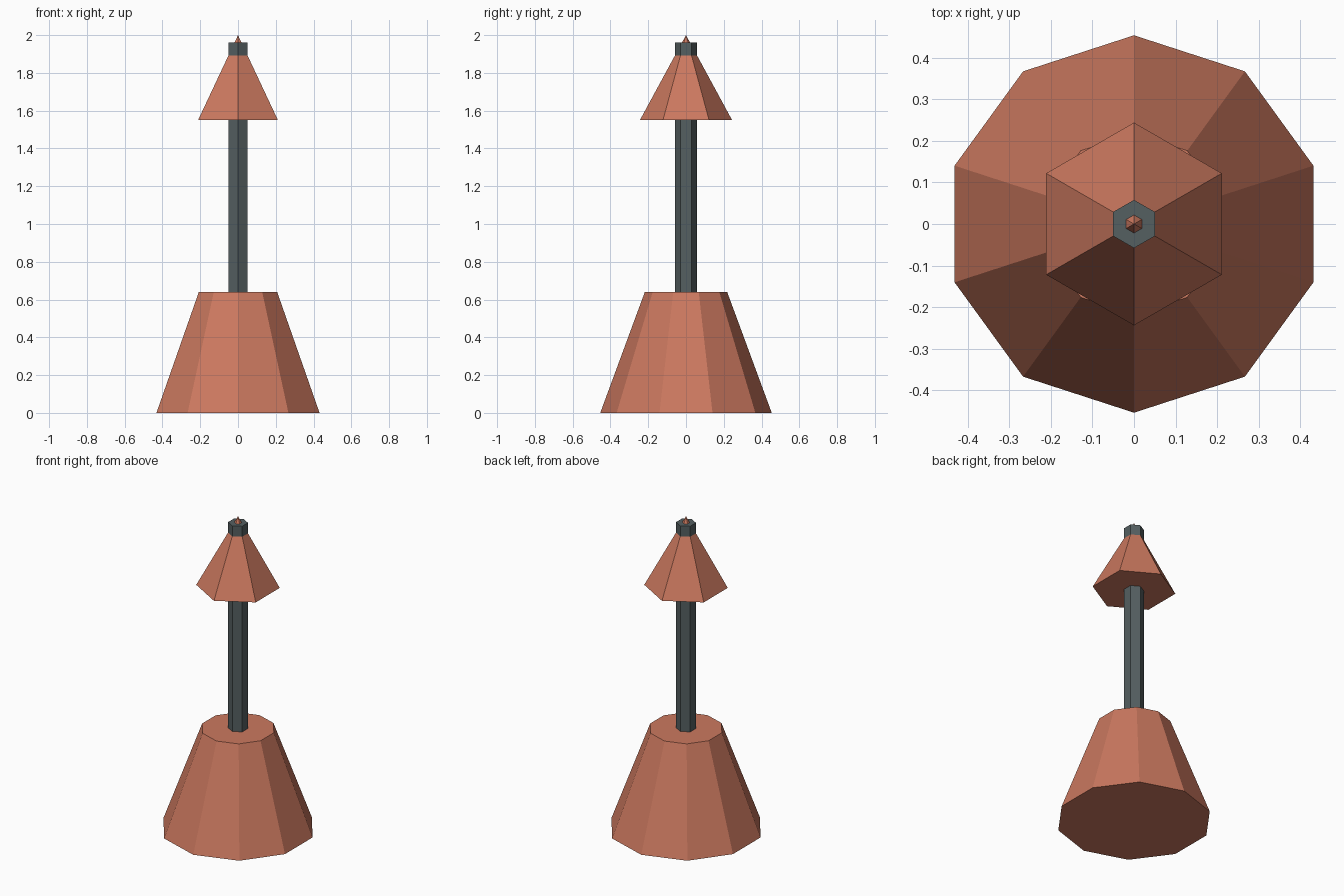
import bpy

if "Cube" in bpy.data.objects:
    bpy.data.objects.remove(bpy.data.objects["Cube"])


def material(name, color):
    mat = bpy.data.materials.new(name)
    mat.diffuse_color = (*color, 1.0)
    mat.use_nodes = True
    mat.node_tree.nodes["Principled BSDF"].inputs["Base Color"].default_value = mat.diffuse_color
    return mat


terracotta = material("terracotta", (0.60, 0.19, 0.115))
slate = material("slate", (0.09, 0.115, 0.12))


def tapered_prism(name, sides, r_bottom, r_top, z0, z1, mat):
    """Flat-sided frustum with one corner pointing along +y."""
    bpy.ops.mesh.primitive_cone_add(
        vertices=sides, radius1=r_bottom, radius2=r_top,
        depth=z1 - z0, location=(0, 0, (z0 + z1) / 2))
    obj = bpy.context.object
    obj.name = name
    obj.data.materials.append(mat)
    return obj


# Ten-sided tapered foot
tapered_prism("base", 10, 0.454, 0.218, 0.0, 0.64, terracotta)

# Six-sided pole, running up through the cap
tapered_prism("pole", 6, 0.058, 0.058, 0.64, 1.96, slate)

# Six-sided pointed cap, its tip poking out of the pole
tapered_prism("cap", 6, 0.244, 0.0, 1.55, 2.0, terracotta)
